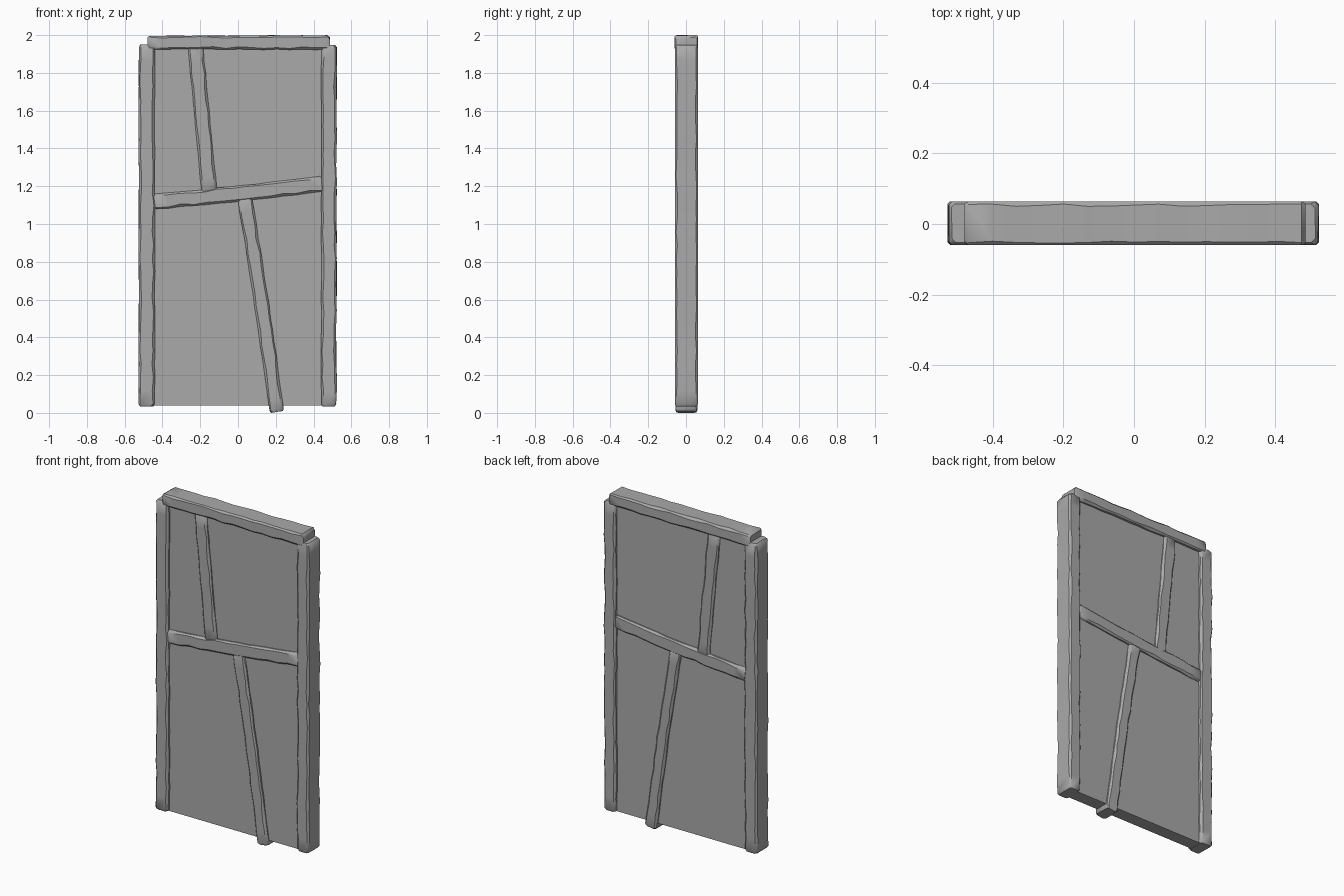
import bpy, bmesh, math, random
from mathutils import Vector

random.seed(4)
cube = bpy.data.objects.get("Cube")
if cube:
    bpy.data.objects.remove(cube)

grey = bpy.data.materials.new("plain grey")
grey.use_nodes = True
colour = (0.4, 0.4, 0.4, 1)
grey.diffuse_color = colour
grey.node_tree.nodes["Principled BSDF"].inputs["Base Color"].default_value = colour


def finish(name, bm):
    bmesh.ops.recalc_face_normals(bm, faces=bm.faces)
    mesh = bpy.data.meshes.new(name)
    bm.to_mesh(mesh)
    bm.free()
    mesh.materials.append(grey)
    obj = bpy.data.objects.new(name, mesh)
    bpy.context.collection.objects.link(obj)
    bpy.ops.object.select_all(action='DESELECT')
    obj.select_set(True)
    bpy.context.view_layer.objects.active = obj
    bpy.ops.object.shade_smooth_by_angle(angle=math.radians(40))
    return obj


def beam(name, start, end, width, depth, bow=0.0, centre_y=0.002):
    """Rough-hewn timber: worn, chamfered sections lofted from start to end (x, z)."""
    a, b = Vector((start[0], 0, start[1])), Vector((end[0], 0, end[1]))
    axis = (b - a).normalized()
    side = Vector((axis.z, 0, -axis.x))
    length = (b - a).length
    bm = bmesh.new()
    steps = max(6, round(length / 0.07))
    # rounded ends: the first and last sections are drawn in
    stations = [(0, 0.8)] + [(0.012 + (length - 0.024) * i / steps, 1) for i in range(steps + 1)]
    stations.append((length, 0.8))
    rings = []
    for dist, scale in stations:
        w, d = width / 2 * scale, depth / 2 * (0.5 + scale / 2)
        bend = bow * math.sin(math.pi * dist / length)
        ring = []
        for sx, sy in ((1, 1), (-1, 1), (-1, -1), (1, -1)):
            chamfer = random.uniform(0.006, 0.014)
            edge = w - random.uniform(0, 0.005)
            corner = [(edge, d - chamfer), (edge - chamfer, d)]
            if sx * sy < 0:
                corner.reverse()
            for u, v in corner:
                p = a + axis * dist + side * (sx * u + bend)
                p.y = centre_y + sy * v
                ring.append(bm.verts.new(p))
        rings.append(ring)
    for r, s in zip(rings, rings[1:]):
        for i in range(len(r)):
            j = (i + 1) % len(r)
            bm.faces.new((r[i], r[j], s[j], s[i]))
    bm.faces.new(rings[0])
    bm.faces.new(rings[-1])
    return finish(name, bm)


# infill panel, slightly recessed behind the timbers
bm = bmesh.new()
bmesh.ops.create_cube(bm, size=1)
for v in bm.verts:
    v.co = (v.co.x * 0.96, v.co.y * 0.08 + 0.002, v.co.z * 1.9 + 0.988)
finish("infill_panel", bm)

# outer frame
beam("right_post", (-0.483, 0.035), (-0.483, 1.95), 0.09, 0.122)
beam("left_post", (0.481, 0.035), (0.481, 1.948), 0.086, 0.122)
beam("top_rail", (-0.48, 1.961), (0.486, 1.961), 0.078, 0.124)

# crooked inner timbers
beam("middle_rail", (-0.45, 1.118), (0.45, 1.212), 0.086, 0.114, bow=0.004)
beam("upper_brace", (-0.225, 1.935), (-0.152, 1.17), 0.086, 0.112)
beam("lower_brace", (0.036, 1.135), (0.206, 0.005), 0.08, 0.116, bow=-0.005)
